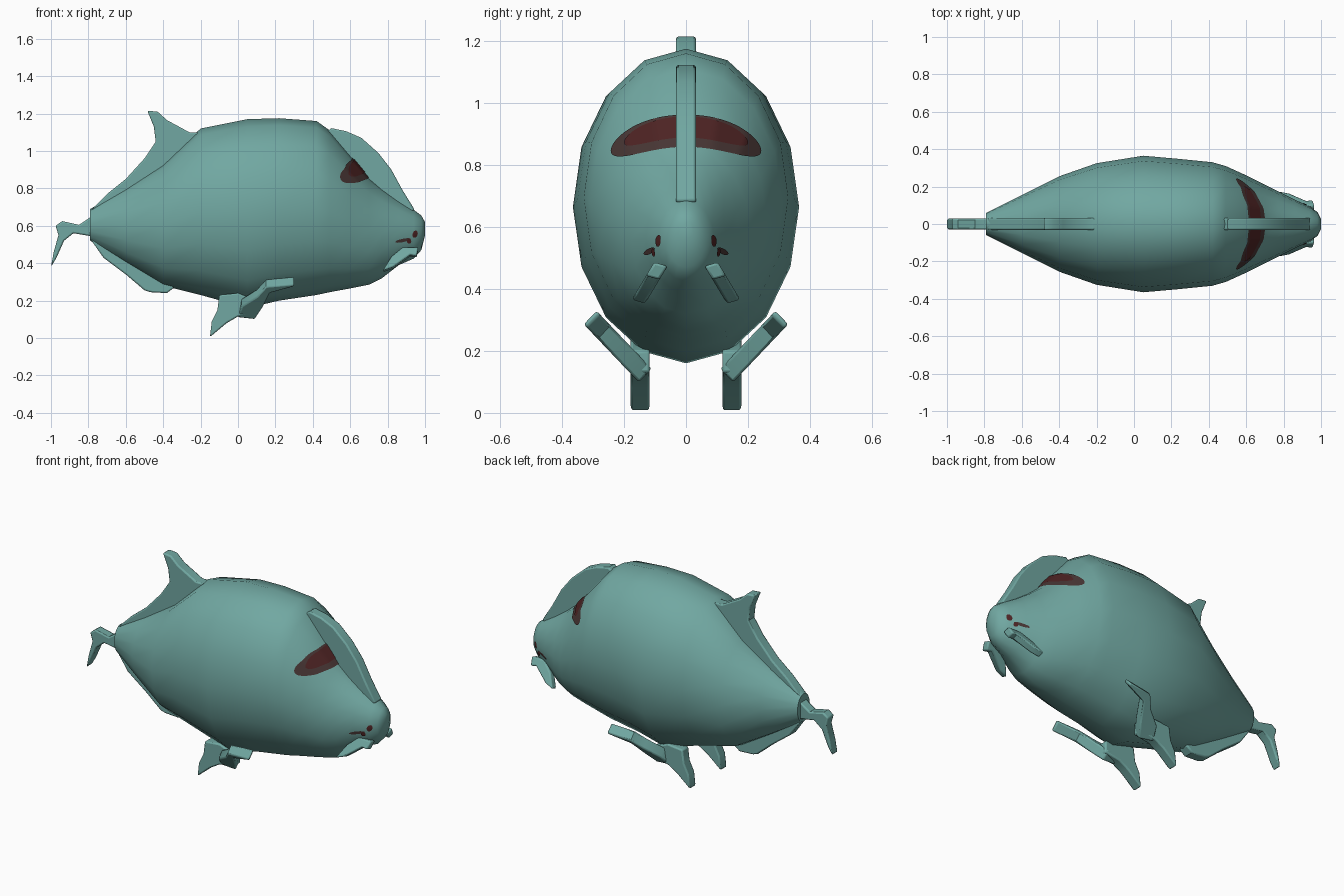
import bpy, bmesh, math
from mathutils import Vector
from mathutils.bvhtree import BVHTree

if "Cube" in bpy.data.objects:
    bpy.data.objects.remove(bpy.data.objects["Cube"], do_unlink=True)


def material(name, rgb):
    m = bpy.data.materials.new(name)
    m.use_nodes = True
    m.diffuse_color = (*rgb, 1)
    bsdf = m.node_tree.nodes["Principled BSDF"]
    bsdf.inputs["Base Color"].default_value = (*rgb, 1)
    bsdf.inputs["Roughness"].default_value = 0.8
    return m


TEAL = material("teal skin", (0.165, 0.39, 0.36))
DARK = material("dark maroon", (0.075, 0.017, 0.017))
BROWN = material("dusky brown", (0.065, 0.037, 0.035))


def make(name, bm, mat, angle=40):
    bmesh.ops.recalc_face_normals(bm, faces=bm.faces)
    me = bpy.data.meshes.new(name)
    bm.to_mesh(me)
    bm.free()
    ob = bpy.data.objects.new(name, me)
    bpy.context.collection.objects.link(ob)
    me.materials.append(mat)
    bpy.ops.object.select_all(action='DESELECT')
    ob.select_set(True)
    bpy.context.view_layer.objects.active = ob
    bpy.ops.object.shade_smooth_by_angle(angle=math.radians(angle))
    return ob


# Body: elliptical rings as (x, bottom, top, half width)
rings = [(-0.79, 0.52, 0.69, 0.06), (-0.6, 0.40, 0.80, 0.155), (-0.4, 0.28, 0.93, 0.255),
         (-0.2, 0.23, 1.12, 0.325), (0.05, 0.16, 1.17, 0.365), (0.22, 0.20, 1.175, 0.35),
         (0.42, 0.23, 1.16, 0.33), (0.49, 0.245, 1.11, 0.31), (0.6, 0.265, 0.98, 0.26),
         (0.7, 0.285, 0.86, 0.21), (0.77, 0.32, 0.80, 0.175), (0.86, 0.39, 0.735, 0.13),
         (0.94, 0.425, 0.685, 0.092), (0.98, 0.47, 0.655, 0.065), (1.0, 0.55, 0.62, 0.025)]
SIDES = 16
bm = bmesh.new()
loops = []
for x, lo, hi, w in rings:
    angles = [2 * math.pi * i / SIDES for i in range(SIDES)]
    loops.append([bm.verts.new((x, w * math.sin(a), (hi + lo) / 2 + (hi - lo) / 2 * math.cos(a)))
                  for a in angles])
for a, b in zip(loops, loops[1:]):
    for i in range(SIDES):
        j = (i + 1) % SIDES
        bm.faces.new((a[i], a[j], b[j], b[i]))
bm.faces.new(loops[0])
bm.faces.new(loops[-1])
bmesh.ops.recalc_face_normals(bm, faces=bm.faces)
surface = BVHTree.FromBMesh(bm)
make("body", bm, TEAL, 60)


# Fins: side outlines in x and z given thickness, optionally leaning sideways
def fin(name, outline, thick, y_of=lambda z: 0.0, lean=0.0):
    side = Vector((0, math.cos(lean), math.sin(lean))) * thick / 2
    bm = bmesh.new()
    mid = [Vector((x, y_of(z), z)) for x, z in outline]
    near = [bm.verts.new(p - side) for p in mid]
    far = [bm.verts.new(p + side) for p in mid]
    bm.faces.new(near)
    bm.faces.new(far[::-1])
    for i in range(len(mid)):
        j = (i + 1) % len(mid)
        bm.faces.new((near[i], far[i], far[j], near[j]))
    ob = make(name, bm, TEAL)
    bev = ob.modifiers.new("soft edge", 'BEVEL')
    bev.width = 0.008
    bev.segments = 2
    bev.limit_method = 'ANGLE'
    bev.angle_limit = math.radians(50)
    return ob


fin("dorsal_fin", [(-0.79, 0.68), (-0.7, 0.77), (-0.6, 0.85), (-0.5, 0.96), (-0.44, 1.05),
                   (-0.45, 1.13), (-0.485, 1.215), (-0.43, 1.21), (-0.38, 1.165), (-0.26, 1.1),
                   (-0.2, 1.1), (-0.4, 0.86)], 0.065)
fin("head_crest", [(0.47, 1.1), (0.5, 1.122), (0.58, 1.105), (0.66, 1.07), (0.75, 0.99),
                   (0.82, 0.9), (0.88, 0.79), (0.945, 0.685), (0.9, 0.66), (0.6, 0.9)], 0.065)
fin("tail_fin", [(-0.77, 0.65), (-0.79, 0.645), (-0.85, 0.605), (-0.94, 0.625), (-0.975, 0.6),
                 (-0.96, 0.55), (-0.985, 0.46), (-1.0, 0.38), (-0.97, 0.43), (-0.93, 0.52),
                 (-0.88, 0.56), (-0.79, 0.545), (-0.77, 0.55)], 0.06)
fin("anal_fin", [(-0.79, 0.53), (-0.72, 0.43), (-0.6, 0.34), (-0.5, 0.255), (-0.47, 0.245),
                 (-0.38, 0.24), (-0.34, 0.27), (-0.4, 0.34)], 0.065)

for name, s in (("left", 1), ("right", -1)):
    # the model faces +x here, so s only picks the flank
    flank = "back" if s > 0 else "front"
    fin(flank + "_belly_fin", [(-0.15, 0.005), (-0.14, 0.09), (-0.11, 0.15), (-0.1, 0.23),
                               (0.0, 0.24), (0.1, 0.2), (0.1, 0.13), (0.0, 0.115), (-0.06, 0.08)],
        0.062, lambda z: s * 0.148)
    fin(flank + "_belly_side_fin", [(0.0, 0.13), (0.09, 0.12), (0.13, 0.18), (0.17, 0.26),
                                    (0.3, 0.295), (0.3, 0.308), (0.15, 0.295), (0.1, 0.24),
                                    (0.02, 0.19)],
        0.06, lambda z: s * (0.15 + (z - 0.14) * 0.95), -s * 0.8)
    fin(flank + "_chin_fin", [(0.775, 0.357), (0.83, 0.375), (0.92, 0.44), (0.955, 0.435),
                              (0.965, 0.48), (0.88, 0.48), (0.82, 0.43)],
        0.045, lambda z: s * (0.155 - (z - 0.357) * 0.6), s * 0.3)


# Markings: thin patches of a curved band dropped onto the skin
def marking(name, mat, point, direction, lift, n=24, rows=6):
    bm = bmesh.new()
    grid = []
    for i in range(n + 1):
        row = []
        for j in range(rows + 1):
            start = point(2 * i / n - 1, 2 * j / rows - 1)
            hit, normal, _, _ = surface.ray_cast(start, direction)
            if hit is None:
                hit, normal, _, _ = surface.find_nearest(start)
            row.append(bm.verts.new(hit + normal * lift))
        grid.append(row)
    for a, b in zip(grid, grid[1:]):
        for j in range(rows):
            bm.faces.new((a[j], a[j + 1], b[j + 1], b[j]))
    bmesh.ops.remove_doubles(bm, verts=bm.verts, dist=1e-5)
    make(name, bm, mat, 60)


def brow(half, mid, bend, height):
    def point(u, v):
        y = half * math.sin(u * math.pi / 2)
        edge = height * max(0, 1 - (y / half) ** 4) ** 0.5
        return Vector((2, y, mid - bend * y * y + edge * v))
    return point


def spot(x, z, rx, rz, slope, s):
    def point(u, v):
        w = max(0, 1 - u * u) ** 0.5
        return Vector((x + rx * u, s * 2, z + slope * rx * u + rz * w * v))
    return point


BACK = Vector((-1, 0, 0))
marking("brow_patch_outer", BROWN, brow(0.24, 0.908, 1.1, 0.052), BACK, 0.004, 48)
marking("brow_patch_inner", DARK, brow(0.195, 0.918, 1.25, 0.034), BACK, 0.007, 48)
for flank, s in (("back", 1), ("front", -1)):
    inward = Vector((0, -s, 0))
    marking(flank + "_eye", DARK, spot(0.945, 0.555, 0.014, 0.018, 0.3, s), inward, 0.004, 12, 4)
    marking(flank + "_mouth", BROWN, spot(0.88, 0.522, 0.042, 0.009, 0.2, s), inward, 0.004, 12, 4)
    marking(flank + "_mouth_corner", DARK, spot(0.912, 0.518, 0.012, 0.013, 0, s), inward, 0.007, 12, 4)

# Nose tip
bpy.ops.mesh.primitive_torus_add(major_segments=14, minor_segments=6, location=(0.996, 0, 0.585),
                                 rotation=(0, math.pi / 2, 0), major_radius=0.011, minor_radius=0.004)
nose = bpy.context.object
nose.name = "nose_ring"
nose.data.materials.append(TEAL)
bpy.ops.object.shade_smooth_by_angle()
